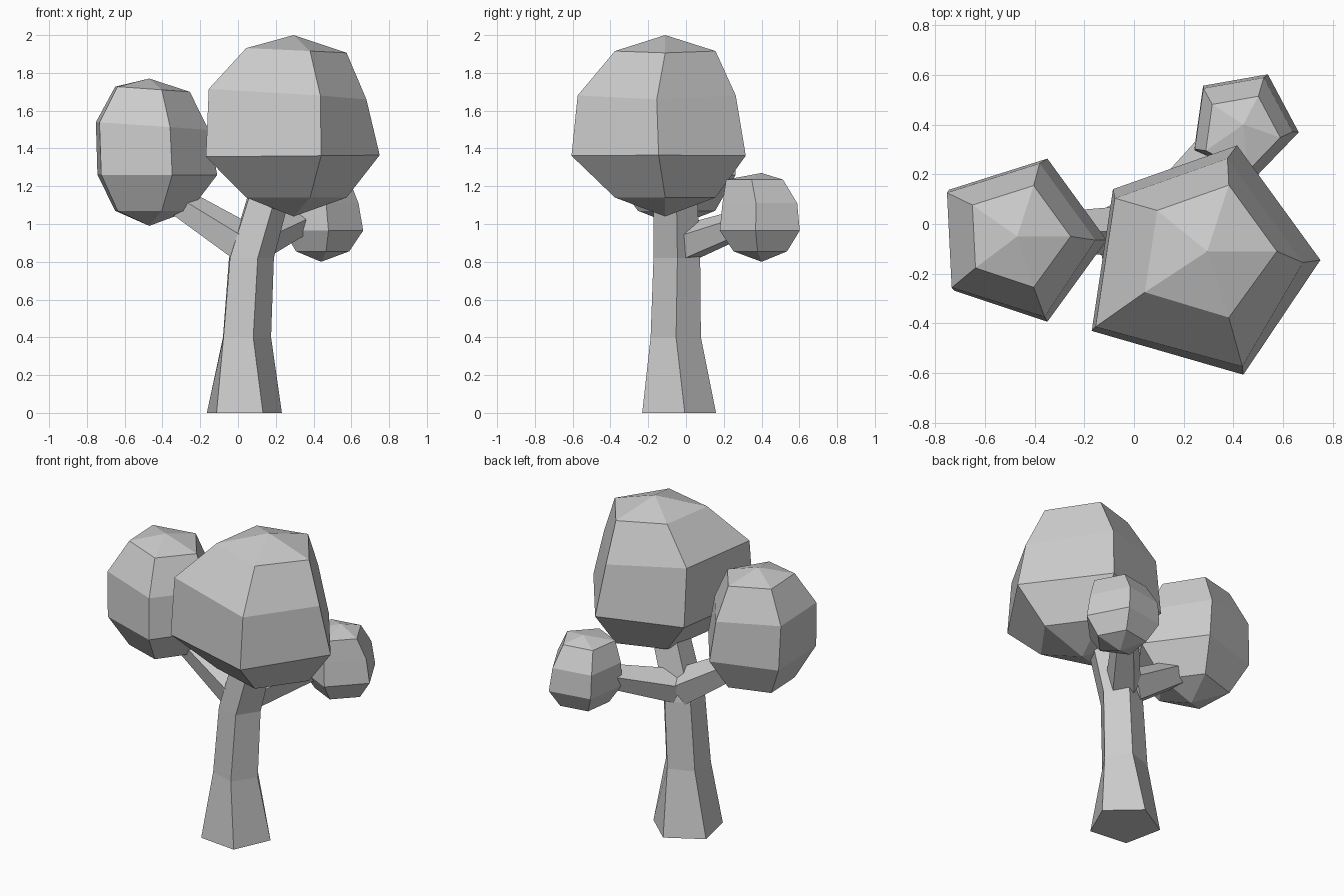
import bpy, bmesh
from math import cos, sin, radians, tau
from mathutils import Vector

SIDES = 5

cube = bpy.data.objects.get("Cube")
if cube:
    bpy.data.objects.remove(cube, do_unlink=True)

grey = bpy.data.materials.new("plain_grey")
grey.use_nodes = True
colour = (0.6, 0.6, 0.6, 1)
grey.diffuse_color = colour
grey.node_tree.nodes["Principled BSDF"].inputs["Base Color"].default_value = colour


def finish(name, bm):
    """Turn a bmesh into a flat-shaded grey object."""
    bmesh.ops.recalc_face_normals(bm, faces=bm.faces)
    mesh = bpy.data.meshes.new(name)
    bm.to_mesh(mesh)
    bm.free()
    mesh.materials.append(grey)
    obj = bpy.data.objects.new(name, mesh)
    bpy.context.collection.objects.link(obj)


def ring(bm, centre, radius, phase=0, tilt=0, skew=0, front=0):
    """Pentagon; tilt lifts the -x side, skew shifts its corners, front moves the last corner."""
    verts = []
    for i in range(SIDES):
        a = radians(phase) + i * tau / SIDES
        dx, dy = radius * cos(a), radius * sin(a)
        shift = skew * dy if cos(a) < -0.5 else 0
        if i == SIDES - 1:
            shift += front
        verts.append(bm.verts.new(Vector(centre) + Vector((dx + shift, dy, -tilt * dx))))
    return verts


def bridge(bm, lower, upper):
    for i in range(SIDES):
        j = (i + 1) % SIDES
        bm.faces.new((lower[i], lower[j], upper[j], upper[i]))


def fan(bm, loop, tip):
    for i in range(SIDES):
        bm.faces.new((loop[i], loop[(i + 1) % SIDES], tip))


def crown(name, x, y, bottom, top, rows, phase=0, skew=0):
    """Faceted foliage: rows of (x offset, y offset, z, radius, tilt, front) between two tips."""
    bm = bmesh.new()
    loops = [ring(bm, (x + dx, y + dy, z), r, phase, tilt, skew, front)
             for dx, dy, z, r, tilt, front in rows]
    for lower, upper in zip(loops, loops[1:]):
        bridge(bm, lower, upper)
    fan(bm, loops[0], bm.verts.new((x, y, bottom)))
    fan(bm, loops[-1], bm.verts.new((x, y, top)))
    finish(name, bm)


def branch(name, start, end, r1, r2):
    """Tapered five-sided limb between two points."""
    start, end = Vector(start), Vector(end)
    axis = end - start
    matrix = axis.to_track_quat('Z', 'Y').to_matrix().to_4x4()
    matrix.translation = (start + end) / 2
    bm = bmesh.new()
    bmesh.ops.create_cone(bm, cap_ends=True, segments=SIDES, radius1=r1,
                          radius2=r2, depth=axis.length, matrix=matrix)
    finish(name, bm)


# Trunk: flared base, slight bend, leaning into the main crown
bm = bmesh.new()
trunk = [ring(bm, *row) for row in (
    ((0.027, -0.05, 0), 0.21, -60),
    ((0.035, -0.055, 0.4), 0.14, -71),
    ((0.06, -0.05, 0.82), 0.13, -70),
    ((0.175, -0.06, 1.22), 0.12, -68),
)]
for lower, upper in zip(trunk, trunk[1:]):
    bridge(bm, lower, upper)
bm.faces.new(trunk[0])
bm.faces.new(trunk[-1])
finish("trunk", bm)

# Side branches
branch("right_branch", (0.03, -0.03, 0.89), (-0.36, -0.03, 1.14), 0.115, 0.08)
branch("left_back_branch", (0.08, 0.0, 0.895), (0.37, 0.37, 1.03), 0.105, 0.07)

# Foliage crowns
crown("main_crown", 0.295, -0.11, 1.04, 2.0, (
    (0, 0, 1.14, 0.28, 0, 0),
    (-0.03, -0.035, 1.36, 0.485, -0.01, 0.025),
    (-0.055, -0.045, 1.69, 0.44, 0.07, 0.06),
    (0, 0, 1.92, 0.28, 0.05, 0),
), skew=0.15)
crown("right_crown", -0.47, -0.05, 0.99, 1.77, (
    (0, 0, 1.07, 0.215, 0, 0),
    (0.015, -0.015, 1.26, 0.345, 0, 0),
    (-0.01, -0.015, 1.52, 0.325, 0.07, 0.02),
    (0, 0, 1.715, 0.215, 0.07, 0),
), skew=-0.05)
crown("left_back_crown", 0.44, 0.4, 0.8, 1.27, (
    (0, 0, 0.855, 0.15, 0, 0),
    (0, 0, 0.965, 0.225, 0, 0),
    (-0.01, 0, 1.11, 0.21, 0, 0),
    (-0.01, -0.03, 1.235, 0.16, 0, 0),
), phase=-8)
